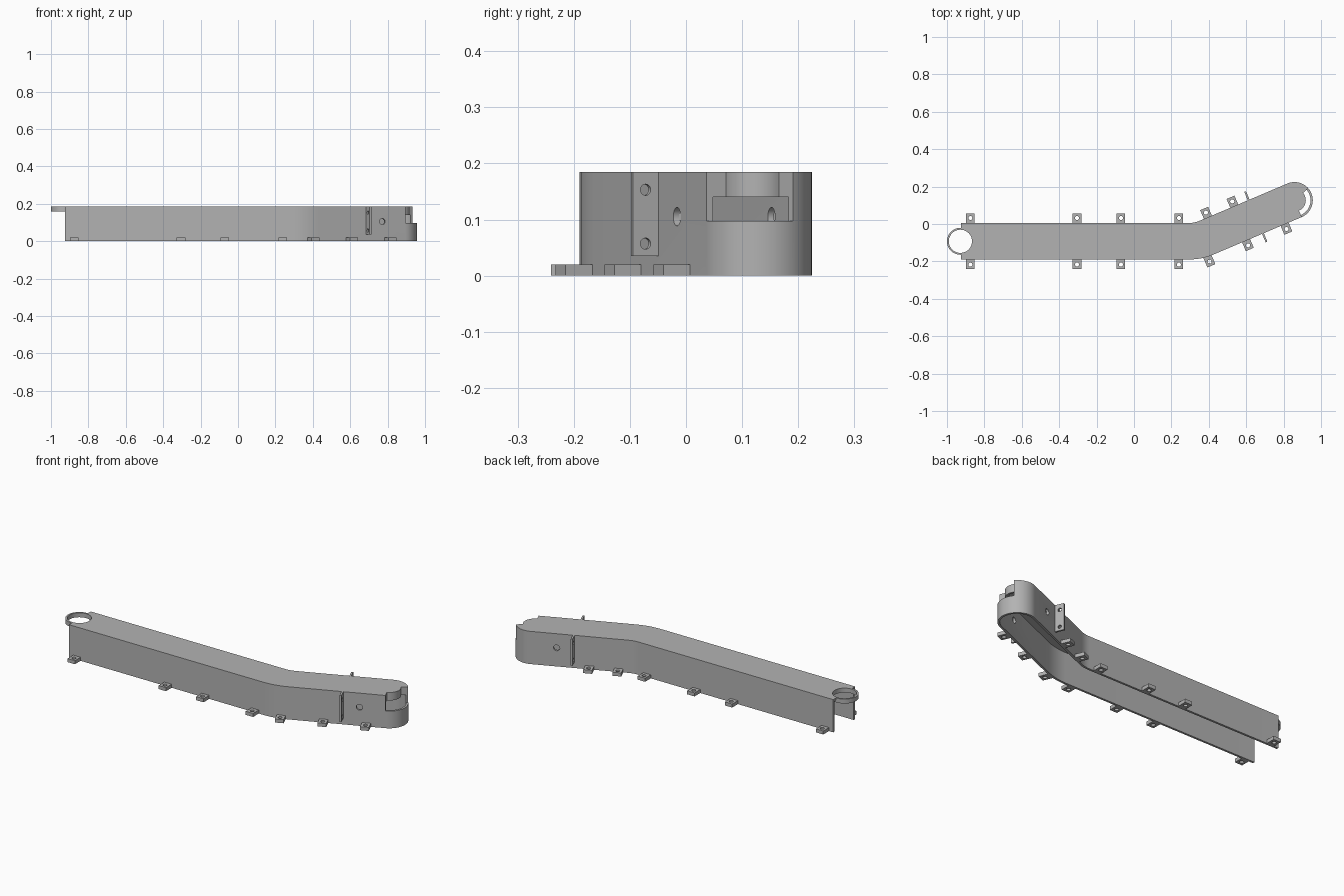
import bpy, bmesh
from math import sin, cos, tan, radians, pi
from mathutils import Vector, Matrix

cube = bpy.data.objects.get("Cube")
if cube:
    bpy.data.objects.remove(cube, do_unlink=True)

H = 0.185                        # overall height
HALF = 0.0975                    # half width of the channel
WALL = 0.012
MID_Y = -0.0925
TURN = radians(23)
LEFT_X = -0.925
BEND = Vector((0.342, MID_Y))
AXIS = Vector((cos(TURN), sin(TURN)))
TIP = BEND + AXIS * 0.561
RING = Vector((-0.928, MID_Y))

grey = bpy.data.materials.new("light grey")
grey.use_nodes = True
COLOUR = (0.45, 0.45, 0.45, 1)
grey.diffuse_color = COLOUR
grey.node_tree.nodes["Principled BSDF"].inputs["Base Color"].default_value = COLOUR


def arc(centre, r, a0, a1, n):
    return [Vector((centre.x + r * cos(a0 + (a1 - a0) * i / n),
                    centre.y + r * sin(a0 + (a1 - a0) * i / n))) for i in range(n + 1)]


def prism(name, pts, z0, z1):
    """Extrude a flat outline between two heights."""
    bm = bmesh.new()
    base = bm.faces.new([bm.verts.new((p[0], p[1], z0)) for p in pts])
    top = bmesh.ops.extrude_face_region(bm, geom=[base])["geom"]
    bmesh.ops.translate(bm, vec=(0, 0, z1 - z0),
                        verts=[v for v in top if isinstance(v, bmesh.types.BMVert)])
    bmesh.ops.recalc_face_normals(bm, faces=bm.faces)
    mesh = bpy.data.meshes.new(name)
    bm.to_mesh(mesh)
    bm.free()
    mesh.materials.append(grey)
    ob = bpy.data.objects.new(name, mesh)
    bpy.context.collection.objects.link(ob)
    return ob


def disc(name, centre, r, z0, z1, n=48):
    return prism(name, arc(centre, r, 0, 2 * pi, n)[:-1], z0, z1)


def sector(name, a0, a1, r0, r1, z0, z1):
    """Ring segment around the rounded tip."""
    a0, a1 = radians(a0), radians(a1)
    return prism(name, arc(TIP, r0, a0, a1, 16) + arc(TIP, r1, a1, a0, 16), z0, z1)


def combine(ob, other, operation="DIFFERENCE"):
    other.hide_render = True
    mod = ob.modifiers.new("combine", "BOOLEAN")
    mod.operation = operation
    mod.solver = "EXACT"
    mod.object = other
    bpy.context.view_layer.objects.active = ob
    bpy.ops.object.modifier_apply(modifier=mod.name)
    bpy.data.objects.remove(other, do_unlink=True)


def smooth(ob):
    bpy.ops.object.select_all(action="DESELECT")
    ob.select_set(True)
    bpy.context.view_layer.objects.active = ob
    bpy.ops.object.shade_smooth_by_angle(angle=radians(30))


def outline(h, start_x):
    """Bent channel footprint with a half-round tip."""
    r = 0.25
    pivot = Vector((BEND.x - r * tan(TURN / 2), MID_Y + r))
    a0, a1 = -pi / 2, -pi / 2 + TURN
    pts = [Vector((start_x, MID_Y - h))]
    pts += arc(pivot, r + h, a0, a1, 6)
    pts += arc(TIP, h, a1, a1 + pi, 32)
    pts += arc(pivot, r - h, a1, a0, 6)
    pts.append(Vector((start_x, MID_Y + h)))
    return pts


# Channel: closed top, open bottom and open left end
channel = prism("channel_cover", outline(HALF, LEFT_X), 0, H)
combine(channel, prism("hollow", outline(HALF - WALL, -1.2), -0.1, H - WALL))

# Ring at the left end
combine(channel, disc("end_ring", RING, 0.072, 0.16, H), "UNION")
combine(channel, disc("ring_hole", RING, 0.062, 0.1, 0.3))

# Notch in the upper half of the rounded tip
combine(channel, sector("notch", -67, 41, 0.06, 0.13, 0.097, 0.3))

# Round hole through both side walls of the arm
bore = disc("bore", Vector((0, 0)), 0.0165, -0.3, 0.3, 24)
spot = BEND + AXIS * 0.425
bore.data.transform(Matrix.Translation((spot.x, spot.y, 0.105))
                    @ Matrix.Rotation(TURN, 4, "Z") @ Matrix.Rotation(pi / 2, 4, "X"))
combine(channel, bore)
smooth(channel)

# Curved skirt hanging inside the notch, with its end walls
for name, a0, a1, r1 in (("tip_skirt", -67, 41, 0.06),
                         ("skirt_end_front", -74, -67, 0.09),
                         ("skirt_end_back", 41, 48, 0.09)):
    smooth(sector(name, a0, a1, 0.05, r1, 0.14, H - 0.004))


def rect(x, y0, y1):
    return [(-x, y0), (x, y0), (x, y1), (-x, y1)]


# Screw tab, outward along +y
tab = prism("screw_tab", rect(0.023, -0.006, 0.051), 0, 0.02)
combine(tab, disc("tab_hole", Vector((0, 0.027)), 0.011, -0.1, 0.1, 20))
smooth(tab)

# Upright plate with two holes, outward along +y
flange = prism("side_flange", rect(0.005, -0.006, 0.049), 0.035, H)
for z in (0.057, 0.153):
    drill = disc("drill", Vector((0, 0)), 0.01, -0.1, 0.1, 20)
    drill.data.transform(Matrix.Translation((0, 0.025, z)) @ Matrix.Rotation(pi / 2, 4, "Y"))
    combine(flange, drill)
smooth(flange)


def place(source, name, origin, angle, side):
    """Linked copy on the back (+1) or front (-1) wall."""
    ob = bpy.data.objects.new(name, source.data)
    bpy.context.collection.objects.link(ob)
    ob.location = (origin.x - sin(angle) * HALF * side, origin.y + cos(angle) * HALF * side, 0)
    ob.rotation_euler.z = angle if side > 0 else angle + pi


for side, word, arm in ((1, "back", (0.099, 0.252)), (-1, "front", (0.015, 0.238, 0.462))):
    for x in (-0.875, -0.305, -0.07, 0.24):
        place(tab, word + "_tab", Vector((x, MID_Y)), 0, side)
    for s in arm:
        place(tab, word + "_arm_tab", BEND + AXIS * s, TURN, side)
    place(flange, word + "_flange", BEND + AXIS * 0.336, TURN, side)

for source in (tab, flange):
    bpy.data.objects.remove(source, do_unlink=True)
